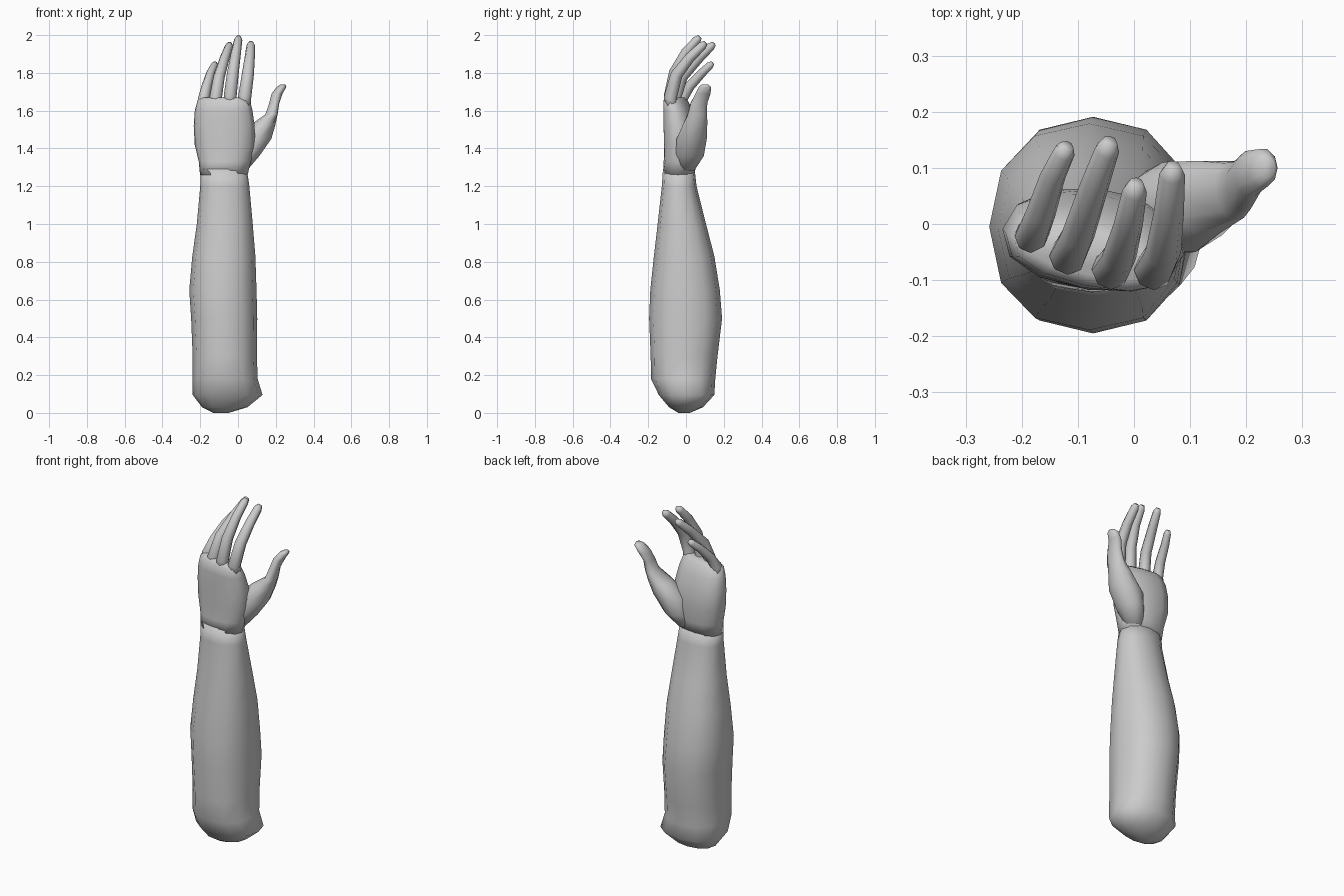
import bpy, bmesh, math
from mathutils import Vector


def loft(name, rings, sides, follow=False, boxy=1.0):
    """Skin rings of (x, y, z, rx, ry, roll). follow turns rings along the path."""
    bm = bmesh.new()
    centres = [Vector(r[:3]) for r in rings]
    loops = []
    for i, (x, y, z, rx, ry, roll) in enumerate(rings):
        t = Vector((0, 0, 1))
        if follow:
            t = (centres[min(i + 1, len(rings) - 1)] - centres[max(i - 1, 0)]).normalized()
        u = Vector((1, 0, 0))
        u = (u - t * u.dot(t)).normalized()
        v = t.cross(u)
        c, s = math.cos(math.radians(roll)), math.sin(math.radians(roll))
        u, v = u * c + v * s, v * c - u * s
        loop = []
        for k in range(sides):
            a = 2 * math.pi * k / sides
            ca, sa = math.cos(a), math.sin(a)
            px = math.copysign(abs(ca) ** boxy, ca) * rx
            py = math.copysign(abs(sa) ** boxy, sa) * ry
            loop.append(bm.verts.new(centres[i] + u * px + v * py))
        loops.append(loop)
    for a, b in zip(loops, loops[1:]):
        for k in range(sides):
            j = (k + 1) % sides
            bm.faces.new((a[k], a[j], b[j], b[k]))
    bm.faces.new(loops[0][::-1])
    bm.faces.new(loops[-1])
    for f in bm.faces:
        f.smooth = True
    me = bpy.data.meshes.new(name)
    bm.to_mesh(me)
    bm.free()
    ob = bpy.data.objects.new(name, me)
    bpy.context.collection.objects.link(ob)
    return ob


# Forearm with rounded elbow
loft("forearm", [
    (-0.09, -0.01, 0.00, 0.04, 0.03, 0),
    (-0.07, 0.00, 0.03, 0.12, 0.09, 0),
    (-0.055, 0.003, 0.095, 0.185, 0.147, 0),
    (-0.068, -0.015, 0.18, 0.172, 0.17, 0),
    (-0.070, -0.010, 0.30, 0.170, 0.177, 0),
    (-0.073, -0.002, 0.50, 0.175, 0.193, 0),
    (-0.080, -0.005, 0.65, 0.178, 0.184, 0),
    (-0.075, -0.010, 0.83, 0.167, 0.160, 0),
    (-0.070, -0.022, 1.00, 0.148, 0.128, 0),
    (-0.070, -0.036, 1.20, 0.130, 0.092, 0),
    (-0.075, -0.038, 1.29, 0.122, 0.084, 0),
], 12, boxy=0.88)

# Palm, turning slightly towards the knuckles
loft("palm", [
    (-0.075, -0.038, 1.26, 0.126, 0.084, 0),
    (-0.070, -0.032, 1.33, 0.138, 0.086, -3),
    (-0.070, -0.027, 1.42, 0.160, 0.090, -6),
    (-0.073, -0.032, 1.52, 0.163, 0.085, -8),
    (-0.076, -0.043, 1.60, 0.155, 0.072, -10),
    (-0.075, -0.055, 1.655, 0.142, 0.056, -12),
    (-0.075, -0.055, 1.67, 0.120, 0.036, -12),
], 12, boxy=0.88)

# Thumb with its fleshy base
loft("thumb", [
    (0.000, 0.000, 1.28, 0.045, 0.045, 0),
    (0.043, 0.020, 1.36, 0.070, 0.078, 0),
    (0.080, 0.030, 1.45, 0.096, 0.084, 0),
    (0.132, 0.048, 1.525, 0.066, 0.068, 0),
    (0.177, 0.060, 1.58, 0.033, 0.054, 10),
    (0.192, 0.068, 1.64, 0.027, 0.046, 10),
    (0.207, 0.090, 1.69, 0.029, 0.042, 0),
    (0.230, 0.100, 1.725, 0.026, 0.035, 0),
    (0.238, 0.100, 1.738, 0.014, 0.018, 0),
], 10)

# Fingers: root, knuckle, two joints, pad and tip
fingers = {
    "index_finger": [(0.030, -0.065, 1.60, 0.034), (0.035, -0.083, 1.67, 0.035),
                     (0.052, -0.050, 1.79, 0.032), (0.062, 0.020, 1.88, 0.027),
                     (0.068, 0.088, 1.945, 0.023), (0.070, 0.104, 1.96, 0.013)],
    "middle_finger": [(-0.045, -0.070, 1.60, 0.034), (-0.041, -0.083, 1.68, 0.034),
                      (-0.027, -0.060, 1.80, 0.031), (-0.010, 0.000, 1.91, 0.026),
                      (0.001, 0.058, 1.975, 0.022), (0.004, 0.074, 1.99, 0.013)],
    "ring_finger": [(-0.120, -0.050, 1.60, 0.034), (-0.118, -0.058, 1.67, 0.033),
                    (-0.100, -0.020, 1.78, 0.030), (-0.070, 0.070, 1.88, 0.026),
                    (-0.048, 0.132, 1.94, 0.022), (-0.043, 0.148, 1.955, 0.013)],
    "little_finger": [(-0.185, -0.020, 1.59, 0.030), (-0.183, -0.023, 1.66, 0.030),
                      (-0.166, 0.020, 1.73, 0.027), (-0.145, 0.085, 1.80, 0.023),
                      (-0.125, 0.127, 1.84, 0.020), (-0.120, 0.140, 1.852, 0.012)],
}
for name, joints in fingers.items():
    loft(name, [(x, y, z, r, r, 0) for x, y, z, r in joints], 8, follow=True)
